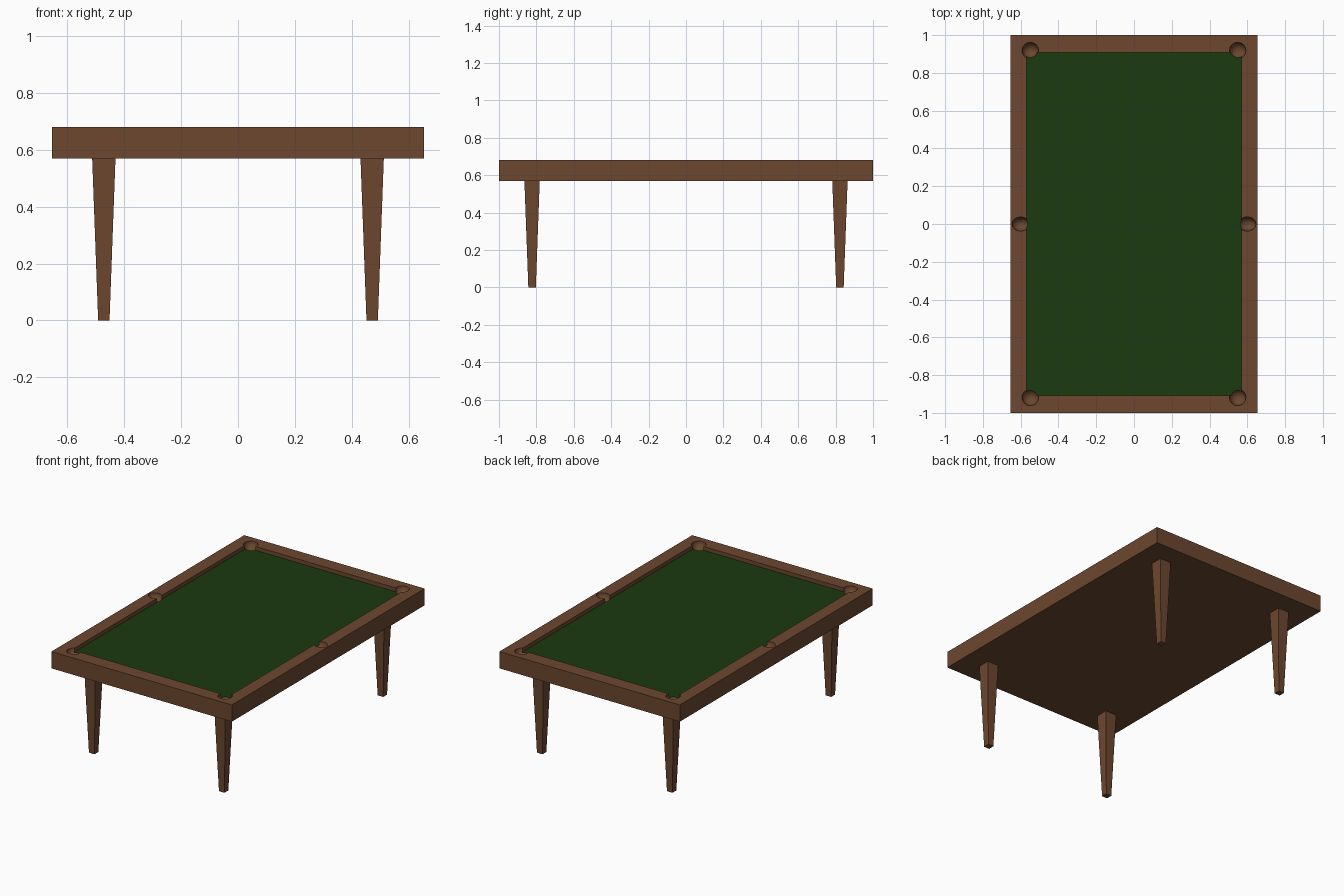
import bpy, bmesh

if "Cube" in bpy.data.objects:
    bpy.data.objects.remove(bpy.data.objects["Cube"])


def material(name, color):
    m = bpy.data.materials.new(name)
    m.diffuse_color = (*color, 1)
    m.use_nodes = True
    m.node_tree.nodes["Principled BSDF"].inputs["Base Color"].default_value = m.diffuse_color
    return m


wood = material("wood", (0.15, 0.063, 0.029))
cloth = material("cloth", (0.0105, 0.041, 0.0052))


def add_object(name, bm, *mats):
    me = bpy.data.meshes.new(name)
    bmesh.ops.recalc_face_normals(bm, faces=bm.faces)
    bm.to_mesh(me)
    bm.free()
    for m in mats:
        me.materials.append(m)
    ob = bpy.data.objects.new(name, me)
    bpy.context.collection.objects.link(ob)
    return ob


W, L = 0.655, 1.0          # half width and half length of the table
IW, IL = 0.57, 0.908       # half size of the playing area
Z0, Z1, ZF = 0.57, 0.68, 0.655


# Table bed: a slab with a raised rail around a recessed cloth
bm = bmesh.new()
loops = []
for hx, hy, z in ((W, L, Z0), (W, L, Z1), (IW, IL, Z1), (IW, IL, ZF)):
    loops.append([bm.verts.new((sx * hx, sy * hy, z))
                  for sx, sy in ((-1, -1), (1, -1), (1, 1), (-1, 1))])
for a, b in zip(loops, loops[1:]):
    for i in range(4):
        j = (i + 1) % 4
        bm.faces.new((a[i], a[j], b[j], b[i]))
bm.faces.new(loops[0][::-1])
bm.faces.new(loops[-1]).material_index = 1
bed = add_object("table_bed", bm, wood, cloth)

# Pocket cutters: six spheres scooped out of rail and cloth
bm = bmesh.new()
pockets = [(sx * 0.549, sy * 0.918, 0.044, 0.044) for sx in (-1, 1) for sy in (-1, 1)]
pockets += [(sx * 0.60, 0, 0.046, 0.038) for sx in (-1, 1)]
for x, y, rx, ry in pockets:
    verts = bmesh.ops.create_uvsphere(bm, u_segments=16, v_segments=10, radius=1)["verts"]
    for v in verts:
        v.co.x, v.co.y, v.co.z = x + v.co.x * rx, y + v.co.y * ry, 0.678 + v.co.z * 0.044
cutter = add_object("pocket_cutter", bm, wood)
cutter.hide_render = True
cutter.hide_set(True)
cut = bed.modifiers.new("pockets", "BOOLEAN")
cut.operation = "DIFFERENCE"
cut.solver = "EXACT"
cut.object = cutter

# Tapered square legs
for side, sx in (("left", -1), ("right", 1)):
    for end, sy in (("front", -1), ("back", 1)):
        bm = bmesh.new()
        bmesh.ops.create_cube(bm, size=2)
        for v in bm.verts:
            r = 0.041 if v.co.z > 0 else 0.02
            v.co = (sx * 0.472 + v.co.x * r, sy * 0.823 + v.co.y * r,
                    Z0 if v.co.z > 0 else 0)
        add_object(f"{end}_{side}_leg", bm, wood)
